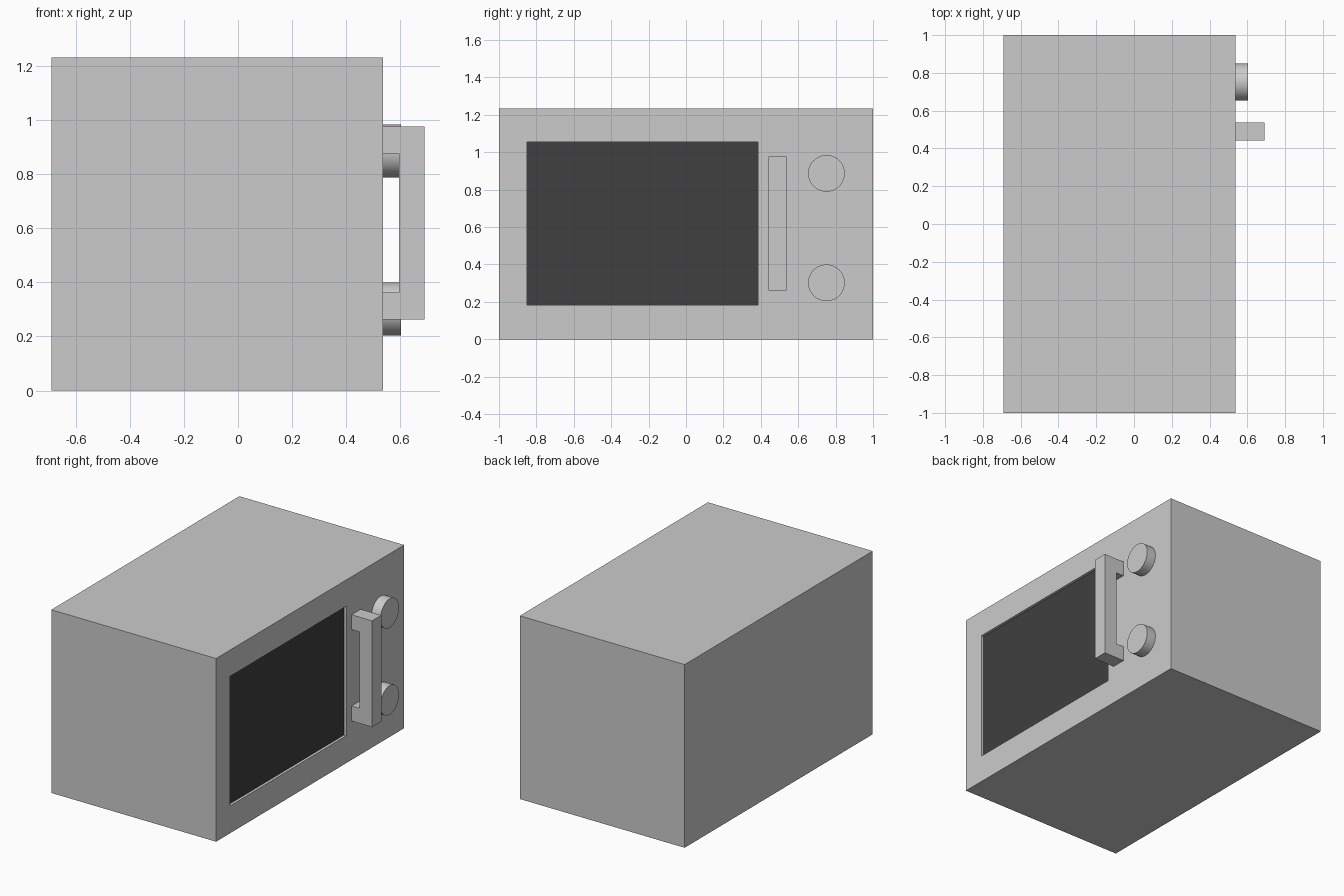
import bpy, bmesh, math
from mathutils import Vector

if "Cube" in bpy.data.objects:
    bpy.data.objects.remove(bpy.data.objects["Cube"])

X0, X1 = -0.69, 0.537      # back and door plane of the cabinet
HEIGHT = 1.233
RECESS = 0.018
WIN_Y = (-0.85, 0.385)
WIN_Z = (0.184, 1.056)


def finish(name, bm):
    me = bpy.data.meshes.new(name)
    bm.to_mesh(me)
    bm.free()
    ob = bpy.data.objects.new(name, me)
    bpy.context.collection.objects.link(ob)
    return ob


# cabinet: box with a shallow window recess in the door side
bm = bmesh.new()
bmesh.ops.create_cube(bm, size=1)
for v in bm.verts:
    v.co = ((X1 if v.co.x > 0 else X0), v.co.y * 2, (v.co.z + 0.5) * HEIGHT)
bm.normal_update()
door = next(f for f in bm.faces if f.normal.x > 0.9)
bmesh.ops.inset_individual(bm, faces=[door], thickness=0.1)
mid = door.calc_center_median()
for v in door.verts:
    v.co = (X1, WIN_Y[v.co.y > mid.y], WIN_Z[v.co.z > mid.z])
floor = bmesh.ops.extrude_discrete_faces(bm, faces=[door])["faces"][0]
for v in floor.verts:
    v.co.x -= RECESS
bmesh.ops.delete(bm, geom=[floor], context='FACES_ONLY')
finish("cabinet", bm)

# dark glass closing the back of the recess
glass_mat = bpy.data.materials.new("dark_glass")
glass_mat.diffuse_color = (0.05, 0.05, 0.05, 1)
glass_mat.use_nodes = True
glass_mat.node_tree.nodes["Principled BSDF"].inputs["Base Color"].default_value = glass_mat.diffuse_color
bm = bmesh.new()
corners = [(0, 0), (1, 0), (1, 1), (0, 1)]
bm.faces.new([bm.verts.new((X1 - RECESS, WIN_Y[i], WIN_Z[j])) for i, j in corners])
finish("window_glass", bm).data.materials.append(glass_mat)

# handle: C-shaped profile extruded along y
profile = [(X1, 0.262), (0.69, 0.262), (0.69, 0.977), (X1, 0.977),
           (X1, 0.877), (0.596, 0.877), (0.596, 0.363), (X1, 0.363)]
bm = bmesh.new()
side = bm.faces.new([bm.verts.new((x, 0.441, z)) for x, z in profile])
ext = bmesh.ops.extrude_face_region(bm, geom=[side])["geom"]
bmesh.ops.translate(bm, vec=Vector((0, 0.097, 0)),
                    verts=[g for g in ext if isinstance(g, bmesh.types.BMVert)])
bmesh.ops.recalc_face_normals(bm, faces=bm.faces)
finish("handle", bm)

# control knobs
KNOB_DEPTH = 0.067
for name, z in (("upper_knob", 0.887), ("lower_knob", 0.302)):
    bpy.ops.mesh.primitive_cylinder_add(
        vertices=48, radius=0.098, depth=KNOB_DEPTH,
        location=(X1 + KNOB_DEPTH / 2, 0.751, z), rotation=(0, math.pi / 2, 0))
    bpy.context.object.name = name
    bpy.ops.object.shade_smooth_by_angle(angle=math.radians(30))
